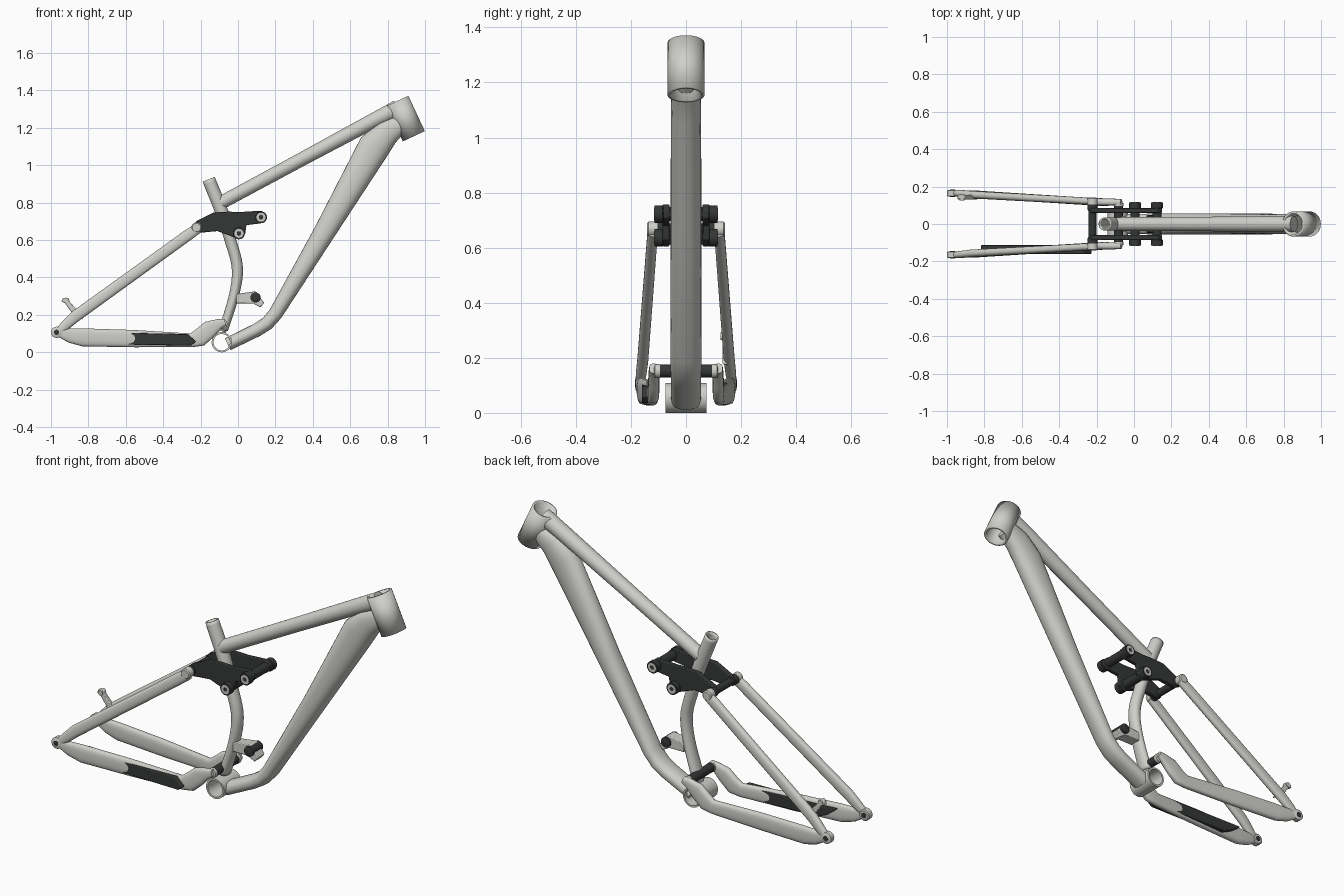
import bpy, bmesh, math
from mathutils import Vector

if "Cube" in bpy.data.objects:
    bpy.data.objects.remove(bpy.data.objects["Cube"])


def material(name, c):
    m = bpy.data.materials.new(name)
    m.diffuse_color = (*c, 1)
    m.use_nodes = True
    m.node_tree.nodes["Principled BSDF"].inputs["Base Color"].default_value = m.diffuse_color
    return m


LIGHT = material("frame_grey", (0.62, 0.63, 0.59))
DARK = material("dark_parts", (0.035, 0.038, 0.037))


def finish(name, bm, mat):
    bmesh.ops.recalc_face_normals(bm, faces=bm.faces)
    me = bpy.data.meshes.new(name)
    bm.to_mesh(me)
    bm.free()
    me.materials.append(mat)
    ob = bpy.data.objects.new(name, me)
    bpy.context.collection.objects.link(ob)
    return ob


def smooth_path(secs, steps):
    """Catmull-Rom through (x, y, z, half_y, half_in_plane) sections."""
    out, n = [], len(secs)
    for i in range(n - 1):
        p = [secs[max(0, min(n - 1, i + k))] for k in (-1, 0, 1, 2)]
        for s in range(steps):
            t = s / steps
            out.append([0.5 * (2 * b + (c - a) * t + (2 * a - 5 * b + 4 * c - d) * t * t
                               + (3 * b - a - 3 * c + d) * t ** 3) for a, b, c, d in zip(*p)])
    return out + [list(secs[-1])]


def loft(name, secs, mat=LIGHT, n=28, power=2.0, hollow=0, steps=1):
    """Tube along the path with (super)elliptical sections."""
    if steps > 1:
        secs = smooth_path(secs, steps)
    bm, rings = bmesh.new(), []
    pts = [Vector(s[:3]) for s in secs]
    for i, s in enumerate(secs):
        dirs = []
        if i > 0:
            dirs.append((pts[i] - pts[i - 1]).normalized())
        if i < len(pts) - 1:
            dirs.append((pts[i + 1] - pts[i]).normalized())
        tan = sum(dirs, Vector()).normalized()
        up = tan.cross(Vector((0, 1, 0))).normalized()
        side = up.cross(tan)
        ring = []
        for k in range(n):
            a = 2 * math.pi * k / n
            c, d = math.cos(a), math.sin(a)
            c = math.copysign(abs(c) ** (2 / power), c)
            d = math.copysign(abs(d) ** (2 / power), d)
            ring.append(bm.verts.new(pts[i] + side * c * s[3] + up * d * s[4]))
        rings.append(ring)
    for a, b in zip(rings, rings[1:]):
        for k in range(n):
            bm.faces.new((a[k], a[(k + 1) % n], b[(k + 1) % n], b[k]))
    if not hollow:
        bm.faces.new(rings[0])
        bm.faces.new(rings[-1])
    ob = finish(name, bm, mat)
    if hollow:
        m = ob.modifiers.new("wall", 'SOLIDIFY')
        m.thickness, m.offset = hollow, -1
    return ob


def lathe(name, x, z, prof, mat=LIGHT, n=28):
    """Turned part around a y axis; profile is (radius, y)."""
    bm = bmesh.new()
    rings = [[bm.verts.new((x + r * math.cos(2 * math.pi * k / n), y,
                            z + r * math.sin(2 * math.pi * k / n))) for k in range(n)]
             for r, y in prof]
    for a, b in zip(rings, rings[1:]):
        for k in range(n):
            bm.faces.new((a[k], a[(k + 1) % n], b[(k + 1) % n], b[k]))
    bm.faces.new(rings[0])
    bm.faces.new(rings[-1])
    return finish(name, bm, mat)


def plate(name, poly, y0, y1, mat, bevel=0.004):
    """Side-view outline extruded from y0 to y1."""
    bm = bmesh.new()
    f = bm.faces.new([bm.verts.new((x, y0, z)) for x, z in poly])
    r = bmesh.ops.extrude_face_region(bm, geom=[f])
    vs = [v for v in r['geom'] if isinstance(v, bmesh.types.BMVert)]
    bmesh.ops.translate(bm, verts=vs, vec=(0, y1 - y0, 0))
    ob = finish(name, bm, mat)
    m = ob.modifiers.new("edge", 'BEVEL')
    m.width, m.segments = bevel, 2
    return ob


# Main frame tubes
loft("head_tube", [(0.852, 0, 1.344, .067, .065), (0.94, 0, 1.155, .067, .065)], n=40, hollow=.012)
loft("top_tube", [(-0.09, 0, 0.80, .036, .036), (0.35, 0, 1.037, .038, .037),
                  (0.72, 0, 1.236, .042, .041), (0.855, 0, 1.305, .042, .045)])
loft("down_tube", [(0.872, 0, 1.222, .05, .05), (0.80, 0, 1.178, .054, .07),
                   (0.727, 0, 1.098, .055, .086), (0.465, 0, 0.647, .056, .058),
                   (0.20, 0, 0.205, .056, .038), (0.155, 0, 0.154, .056, .037),
                   (0.10, 0, 0.119, .055, .036), (-0.055, 0, 0.043, .054, .035)], power=2.3)
loft("seat_tube", [(-0.157, 0, 0.925, .035, .035), (-0.085, 0, 0.745, .036, .035),
                   (-0.042, 0, 0.604, .034, .031), (-0.004, 0, 0.455, .034, .030),
                   (-0.02, 0, 0.31, .036, .027), (-0.078, 0, 0.12, .042, .025)],
     hollow=.008, steps=7)
loft("bottom_bracket", [(-0.085, 0.001, 0.054, .053, .053)] * 0 or
     [(-0.085, 0, 0.112, .02, .02), (-0.075, 0, 0.14, .035, .025)])
ring = lathe("bottom_bracket_shell", -0.087, 0.054,
             [(.054, -.074), (.054, .074), (.044, .074), (.044, -.074)], n=36)
# open the shell: drop the two closing discs and bridge the rims
bm = bmesh.new()
bm.from_mesh(ring.data)
bmesh.ops.delete(bm, geom=[f for f in bm.faces if len(f.verts) > 4], context='FACES_ONLY')
bmesh.ops.bridge_loops(bm, edges=[e for e in bm.edges if e.is_boundary])
bmesh.ops.recalc_face_normals(bm, faces=bm.faces)
bm.to_mesh(ring.data)
bm.free()

# Shock mount in front of the seat tube
plate("shock_mount", [(-0.01, .262), (-0.01, .312), (.095, .326), (.14, .265), (.12, .24), (.08, .262)],
      -.032, .032, LIGHT)
lathe("shock_mount_bolt", .094, .293, [(.018, -.048), (.027, -.044), (.027, .044), (.018, .048)], DARK)

# Rocker link, pivot shafts and caps
ROCKER = [(-.245, .668), (-.225, .70), (-.13, .748), (-.05, .752), (.01, .75), (.125, .757),
          (.15, .735), (.148, .708), (.125, .69), (.045, .68), (.038, .63), (.005, .604),
          (-.04, .622), (-.11, .648), (-.215, .638)]
PIVOTS = [("rear", -.222, .668, .026, .105), ("lower", .005, .636, .032, .115),
          ("front", .123, .722, .032, .115)]
for tag, x, z, r, h in PIVOTS:
    lathe(tag + "_pivot_shaft", x, z,
          [(r, -h), (r, -h + .03), (r * .78, -h + .034), (r * .78, h - .034), (r, h - .03), (r, h)], DARK)
for s, side in ((1, "left"), (-1, "right")):
    plate(side + "_rocker_plate", ROCKER, s * .06, s * .086, DARK)
    for tag, x, z, r, h in PIVOTS:
        lathe(f"{side}_{tag}_pivot_cap", x, z,
              [(r * .75, s * (h - .005)), (r * .75, s * (h + .002)), (r * .35, s * (h + .002)),
               (r * .3, s * (h - .001))])

    # Rear triangle
    loft(side + "_seat_stay", [(-.215, s * .121, .662, .018, .027), (-.26, s * .123, .632, .019, .03),
                               (-.87, s * .157, .192, .02, .031), (-.925, s * .163, .142, .019, .026),
                               (-.965, s * .167, .107, .015, .02)], power=2.4)
    lathe(side + "_stay_knuckle", -.222, .667, [(.028, s * .104), (.028, s * .136), (.022, s * .141)])
    loft(side + "_chain_stay", [(-.965, s * .167, .107, .014, .02), (-.90, s * .162, .09, .018, .038),
                                (-.83, s * .158, .08, .02, .048), (-.55, s * .14, .073, .02, .046),
                                (-.25, s * .121, .064, .02, .037), (-.205, s * .118, .078, .021, .048),
                                (-.15, s * .117, .125, .02, .046), (-.10, s * .117, .152, .018, .027),
                                (-.068, s * .117, .162, .016, .018)], power=2.8)
    lathe(side + "_dropout", -.97, .107, [(.025, s * .147), (.03, s * .151), (.03, s * .179), (.024, s * .183)])
    lathe(side + "_dropout_axle_hole", -.97, .107, [(.014, s * .144), (.014, s * .1845)], DARK)
    lathe(side + "_main_pivot_cap", -.083, .152, [(.026, s * .095), (.026, s * .112), (.018, s * .116)])

# Main pivot joining the chain stays behind the bottom bracket
lathe("main_pivot_shaft", -.083, .152, [(.024, -.108), (.024, .108)], DARK)

# Brake mount on the left seat stay
plate("brake_mount", [(-.945, .272), (-.935, .292), (-.905, .29), (-.90, .27), (-.855, .22),
                      (-.83, .175), (-.88, .2), (-.925, .262)], .132, .155, LIGHT)
lathe("brake_mount_boss", -.92, .278, [(.014, .126), (.014, .158)])

# Chain guard on the right chain stay
plate("chain_guard", [(-.82, .108), (-.27, .098), (-.225, .058), (-.25, .036), (-.71, .042), (-.77, .07)],
      -.16, -.112, DARK)

# Smooth shading with sharp edges kept
bpy.data.objects["bottom_bracket"].name = "bottom_bracket_yoke"
bpy.ops.object.select_all(action='DESELECT')
for ob in bpy.data.objects:
    ob.select_set(True)
bpy.context.view_layer.objects.active = ring
bpy.ops.object.shade_smooth_by_angle(angle=math.radians(35))
